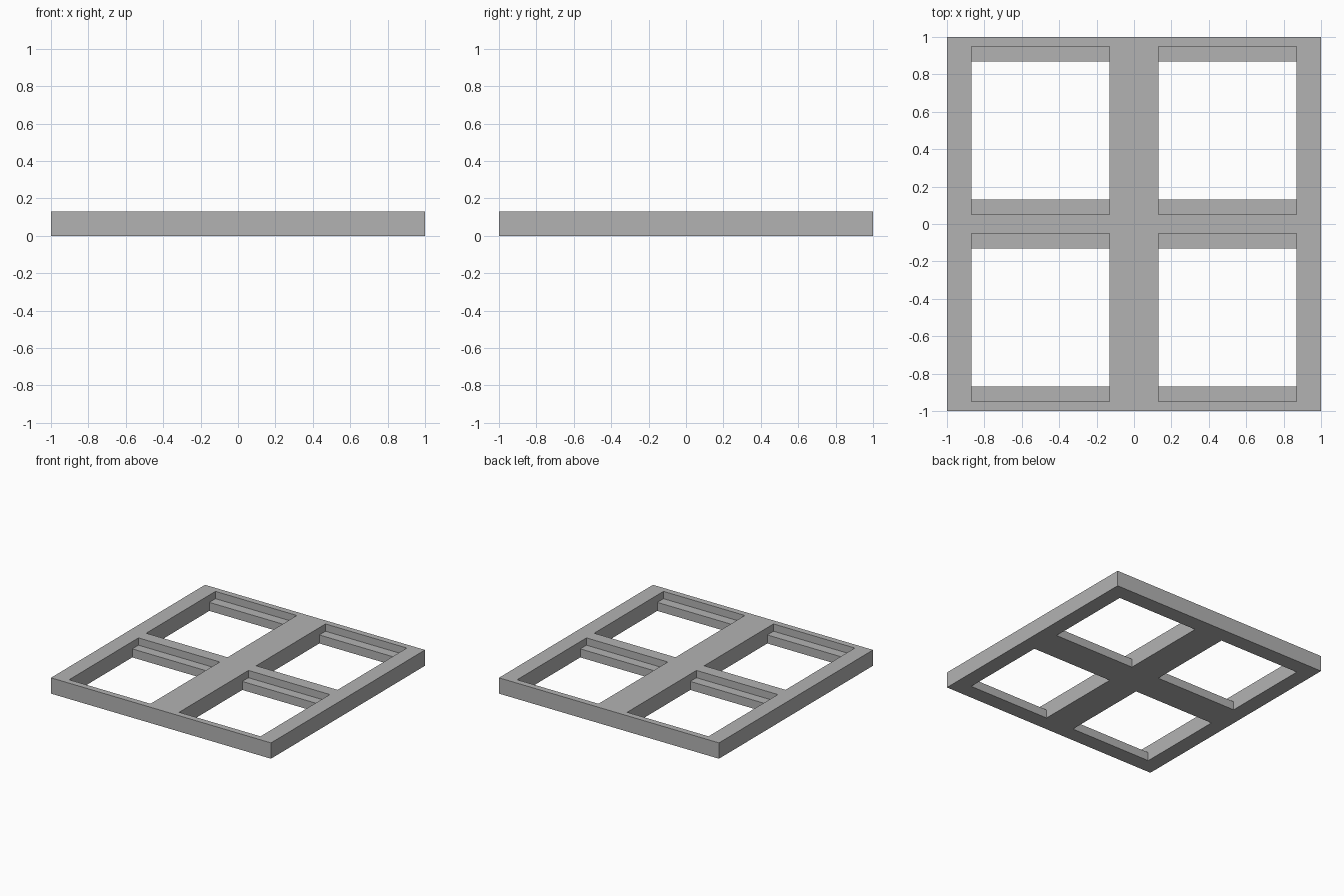
import bpy
import bmesh
from mathutils import Matrix, Vector

if "Cube" in bpy.data.objects:
    bpy.data.objects.remove(bpy.data.objects["Cube"])

HEIGHT, LEDGE = 0.13, 0.07
INNER, OUTER = 0.13, 0.87      # opening limits in each quarter
POCKET = 0.08                  # ledge depth along y

grey = bpy.data.materials.new("plain_grey")
grey.use_nodes = True
colour = (0.45, 0.45, 0.45, 1)
grey.diffuse_color = colour
grey.node_tree.nodes["Principled BSDF"].inputs["Base Color"].default_value = colour


def boxes(name, spans):
    """One object holding a box for each (low corner, high corner)."""
    bm = bmesh.new()
    for low, high in spans:
        low, high = Vector(low), Vector(high)
        place = Matrix.Translation((low + high) / 2) @ Matrix.Diagonal((*(high - low), 1))
        bmesh.ops.create_cube(bm, size=1, matrix=place)
    mesh = bpy.data.meshes.new(name)
    bm.to_mesh(mesh)
    bm.free()
    mesh.materials.append(grey)
    obj = bpy.data.objects.new(name, mesh)
    bpy.context.collection.objects.link(obj)
    return obj


def quarters(y_extra, bottom):
    """Matching cutter spans in all four quarters."""
    mid, half = (INNER + OUTER) / 2, (OUTER - INNER) / 2
    return [((sx * mid - half, sy * mid - half - y_extra, bottom),
             (sx * mid + half, sy * mid + half + y_extra, HEIGHT + 0.1))
            for sx in (-1, 1) for sy in (-1, 1)]


# Square slab, cut by four through openings and four wider ledge pockets
frame = boxes("window_frame", [((-1, -1, 0), (1, 1, HEIGHT))])
cutters = [boxes("opening_cutter", quarters(0, -0.1)),
           boxes("ledge_cutter", quarters(POCKET, LEDGE))]
for cutter in cutters:
    cutter.hide_render = True
    cut = frame.modifiers.new(cutter.name, "BOOLEAN")
    cut.operation, cut.solver, cut.object = "DIFFERENCE", "EXACT", cutter

# Keep the cut result and drop the cutters
graph = bpy.context.evaluated_depsgraph_get()
result = bpy.data.meshes.new_from_object(frame.evaluated_get(graph))
frame.modifiers.clear()
frame.data = result
for cutter in cutters:
    bpy.data.objects.remove(cutter)
